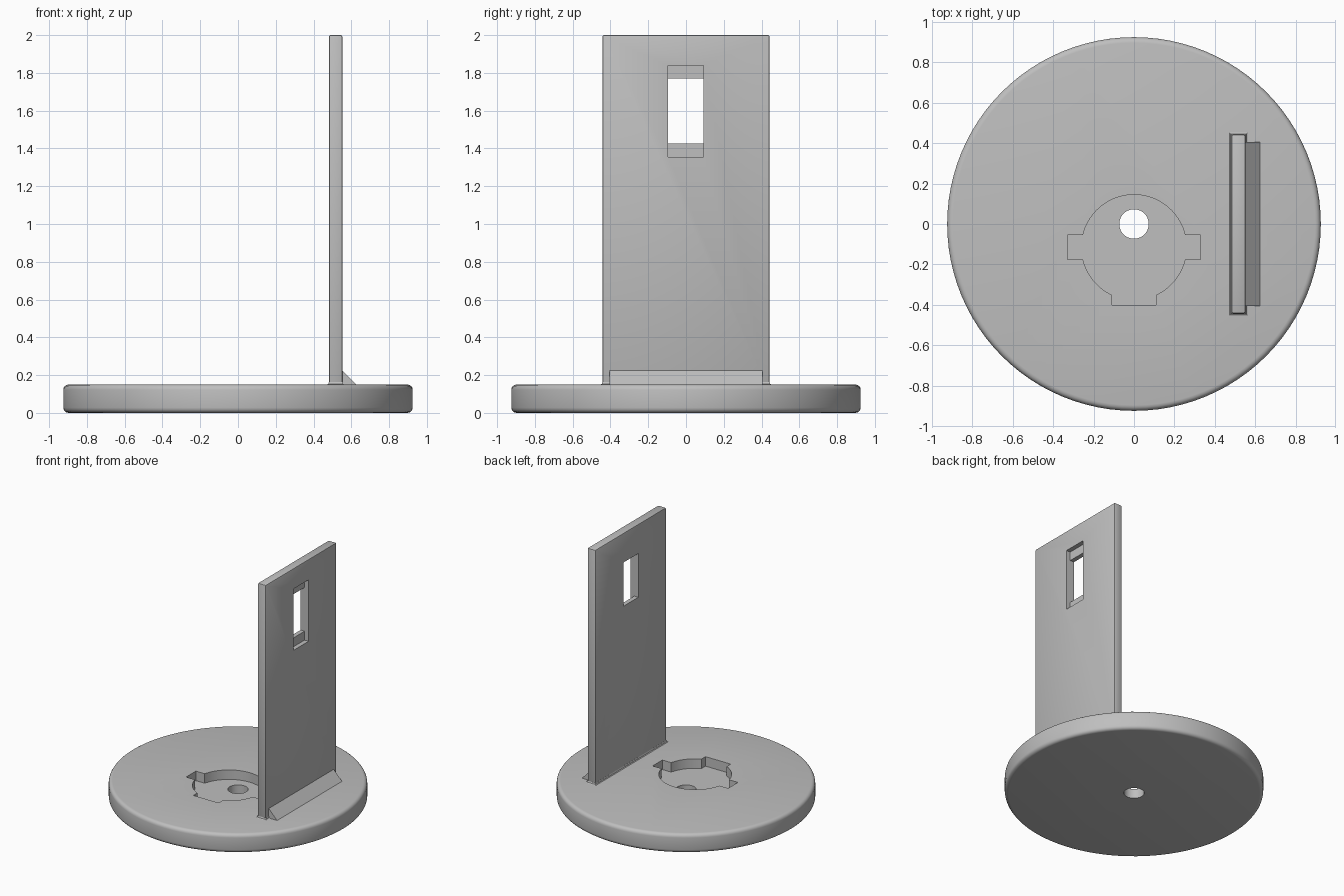
import bpy, bmesh, math
from mathutils import Vector

if "Cube" in bpy.data.objects:
    bpy.data.objects.remove(bpy.data.objects["Cube"])

grey = bpy.data.materials.new("light_grey")
grey.diffuse_color = (0.52, 0.52, 0.52, 1)
grey.use_nodes = True
grey.node_tree.nodes["Principled BSDF"].inputs["Base Color"].default_value = grey.diffuse_color


def finish(name, bm):
    bmesh.ops.recalc_face_normals(bm, faces=bm.faces)
    mesh = bpy.data.meshes.new(name)
    bm.to_mesh(mesh)
    bm.free()
    mesh.materials.append(grey)
    obj = bpy.data.objects.new(name, mesh)
    bpy.context.collection.objects.link(obj)
    return obj


def prism(name, outline, lo, hi, axis="z"):
    """Extrude a 2D outline: (x, y) along z, or (x, z) along y."""
    bm = bmesh.new()
    place = (lambda a, b: (a, b, lo)) if axis == "z" else (lambda a, b: (a, lo, b))
    face = bm.faces.new([bm.verts.new(place(a, b)) for a, b in outline])
    grown = bmesh.ops.extrude_face_region(bm, geom=[face])["geom"]
    step = Vector((0, 0, hi - lo)) if axis == "z" else Vector((0, hi - lo, 0))
    bmesh.ops.translate(bm, vec=step, verts=[v for v in grown if isinstance(v, bmesh.types.BMVert)])
    return finish(name, bm)


def select(obj):
    bpy.ops.object.select_all(action="DESELECT")
    obj.select_set(True)
    bpy.context.view_layer.objects.active = obj


def bevel(obj, width, segments):
    select(obj)
    mod = obj.modifiers.new("bevel", "BEVEL")
    mod.width, mod.segments, mod.limit_method = width, segments, "ANGLE"
    mod.angle_limit = math.radians(40)
    bpy.ops.object.modifier_apply(modifier=mod.name)


def cut(obj, cutter):
    select(obj)
    mod = obj.modifiers.new("cut", "BOOLEAN")
    mod.operation, mod.solver, mod.object = "DIFFERENCE", "EXACT", cutter
    bpy.ops.object.modifier_apply(modifier=mod.name)
    bpy.data.objects.remove(cutter)


def smooth(obj):
    select(obj)
    bpy.ops.object.shade_smooth_by_angle(angle=math.radians(30))


def arc(r, a0, a1, n, cy=0.0):
    return [(r * math.cos(a0 + (a1 - a0) * i / n), cy + r * math.sin(a0 + (a1 - a0) * i / n))
            for i in range(n + 1)]


def circle(r, n):
    return arc(r, 0, 2 * math.pi, n)[:-1]


# Round base with softened rim
base = prism("base_disc", circle(0.925, 96), 0, 0.15)
bevel(base, 0.028, 4)

# Keyed pocket in the base: circle with two side tabs and one front tab
R, CY = 0.26, -0.115
side = math.asin(0.061 / R)
front = math.asin(0.11 / R)
down = -math.pi / 2
pocket = arc(R, side, math.pi - side, 40, CY)
pocket += [(-0.33, CY + 0.061), (-0.33, CY - 0.061)]
pocket += arc(R, math.pi + side, 1.5 * math.pi - front, 14, CY)
pocket += [(-0.11, -0.4), (0.11, -0.4)]
pocket += arc(R, down + front, -side, 14, CY)
pocket += [(0.33, CY - 0.061), (0.33, CY + 0.061)]
cut(base, prism("pocket_cutter", pocket, 0.075, 0.3))

# Through hole in the centre
cut(base, prism("hole_cutter", circle(0.073, 40), -0.1, 0.3))
smooth(base)

# Upright plate
X0, X1, HALF = 0.482, 0.552, 0.442
plate = prism("upright_plate", [(X0, -HALF), (X1, -HALF), (X1, HALF), (X0, HALF)], 0.12, 2.0)
bevel(plate, 0.008, 2)

# Window with ledges above and below on the outer face
mid = (X0 + X1) / 2
window = [(0.4, 1.425), (mid, 1.425), (mid, 1.355), (0.7, 1.355),
          (0.7, 1.84), (mid, 1.84), (mid, 1.77), (0.4, 1.77)]
cut(plate, prism("window_cutter", window, -0.094, 0.092, "y"))
smooth(plate)

# Small flared skirt where the plate meets the base
bm = bmesh.new()
rings = []
for grow, z in ((0.010, 0.145), (0.010, 0.15), (0.004, 0.154), (0.0005, 0.164)):
    rings.append([bm.verts.new((x, y, z)) for x, y in (
        (X0 - grow, -HALF - grow), (X1 + grow, -HALF - grow),
        (X1 + grow, HALF + grow), (X0 - grow, HALF + grow))])
for a, b in zip(rings, rings[1:]):
    for i in range(4):
        j = (i + 1) % 4
        bm.faces.new((a[i], a[j], b[j], b[i]))
bm.faces.new(rings[0])
bm.faces.new(rings[-1])
finish("plate_foot_skirt", bm)

# Sloped brace along the outer foot of the plate
prism("foot_brace", [(0.53, 0.14), (0.635, 0.14), (0.625, 0.15), (X1, 0.225), (0.53, 0.225)],
      -0.405, 0.405, "y")
